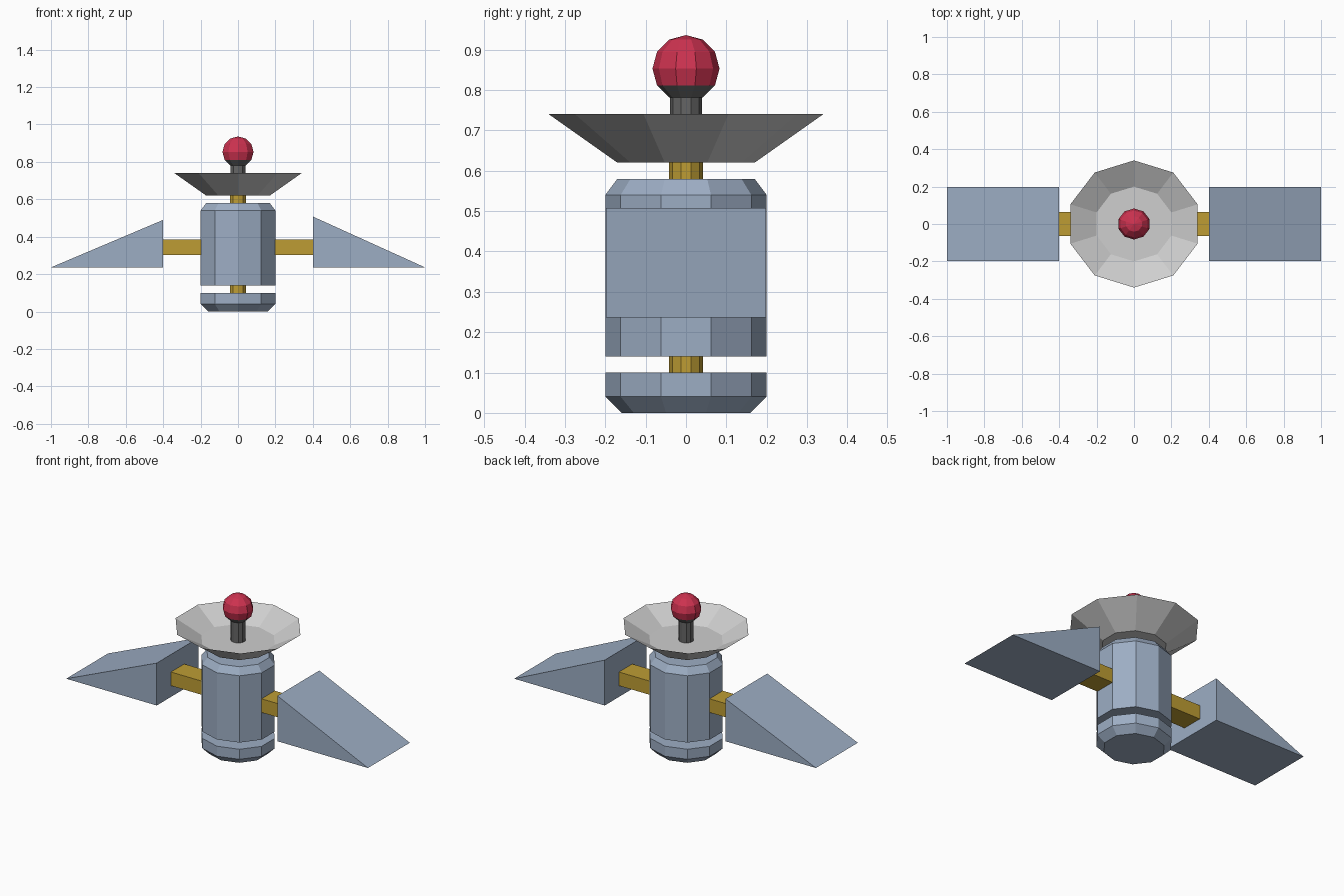
import bpy
import bmesh
from math import cos, sin, pi, radians

cube = bpy.data.objects.get("Cube")
if cube:
    bpy.data.objects.remove(cube, do_unlink=True)

SIDES = 10
STRETCH = 1 / cos(pi / SIDES)   # makes the ten-sided rings as wide as they are deep


def material(name, rgb):
    m = bpy.data.materials.new(name)
    m.use_nodes = True
    colour = (*rgb, 1)
    m.diffuse_color = colour
    m.node_tree.nodes["Principled BSDF"].inputs["Base Color"].default_value = colour
    return m


blue = material("steel_blue", (0.335, 0.42, 0.55))
gold = material("gold", (0.515, 0.336, 0.034))
grey = material("light_grey", (0.62, 0.62, 0.62))
dark = material("dark_grey", (0.13, 0.13, 0.13))
red = material("red", (0.61, 0.032, 0.08))


def finish(name, bm, *mats):
    bmesh.ops.recalc_face_normals(bm, faces=bm.faces)
    mesh = bpy.data.meshes.new(name)
    bm.to_mesh(mesh)
    bm.free()
    for m in mats:
        mesh.materials.append(m)
    obj = bpy.data.objects.new(name, mesh)
    bpy.context.collection.objects.link(obj)
    return obj


def lathe(name, profile, *mats, dark_below=None):
    """Ten-sided solid through (radius, z) rings, capped at both ends."""
    bm = bmesh.new()
    rings = []
    for r, z in profile:
        angles = [pi / 2 + 2 * pi * i / SIDES for i in range(SIDES)]
        rings.append([bm.verts.new((r * cos(a) * STRETCH, r * sin(a), z)) for a in angles])
    for low, high in zip(rings, rings[1:]):
        for i in range(SIDES):
            j = (i + 1) % SIDES
            bm.faces.new((low[i], low[j], high[j], high[i]))
    bm.faces.new(rings[0])
    bm.faces.new(rings[-1])
    if dark_below is not None:
        for f in bm.faces:
            f.material_index = int(f.calc_center_median().z < dark_below)
    return finish(name, bm, *mats)


def prism(name, outline, half_depth, mat):
    """Extrude an (x, z) outline evenly to both sides of y = 0."""
    bm = bmesh.new()
    face = bm.faces.new([bm.verts.new((x, -half_depth, z)) for x, z in outline])
    out = bmesh.ops.extrude_face_region(bm, geom=[face])
    verts = [v for v in out["geom"] if isinstance(v, bmesh.types.BMVert)]
    bmesh.ops.translate(bm, verts=verts, vec=(0, 2 * half_depth, 0))
    return finish(name, bm, mat)


# Body and its separate base
lathe("base", [(0.16, 0), (0.2, 0.04), (0.2, 0.10)], blue)
lathe("body", [(0.2, 0.14), (0.2, 0.54), (0.17, 0.58)], blue)

# Gold connectors above and below the body
lathe("lower_connector", [(0.042, 0.09), (0.042, 0.15)], gold)
lathe("upper_connector", [(0.042, 0.57), (0.042, 0.63)], gold)

# Dish with a hollow top
lathe("dish", [(0.17, 0.62), (0.34, 0.74), (0.2, 0.66)], grey)

# Antenna stem and ball with a dark lower collar
lathe("antenna_stem", [(0.04, 0.65), (0.04, 0.785)], dark)
radius, centre = 0.083, 0.853
ball = [(radius * cos(radians(t)), centre + radius * sin(radians(t)))
        for t in range(-60, 61, 30)]
ball.append((0.0005, centre + radius))
lathe("antenna_ball", ball, red, dark, dark_below=0.81)

# Arms and wedge-shaped panels on both sides
for side, sign, peak in (("left", 1, 0.508), ("right", -1, 0.49)):
    prism(side + "_arm", [(sign * x, z) for x, z in
          ((0.18, 0.303), (0.41, 0.303), (0.41, 0.385), (0.18, 0.385))], 0.063, gold)
    prism(side + "_panel", [(sign * x, z) for x, z in
          ((0.4, 0.236), (1.0, 0.236), (0.4, peak))], 0.198, blue)
